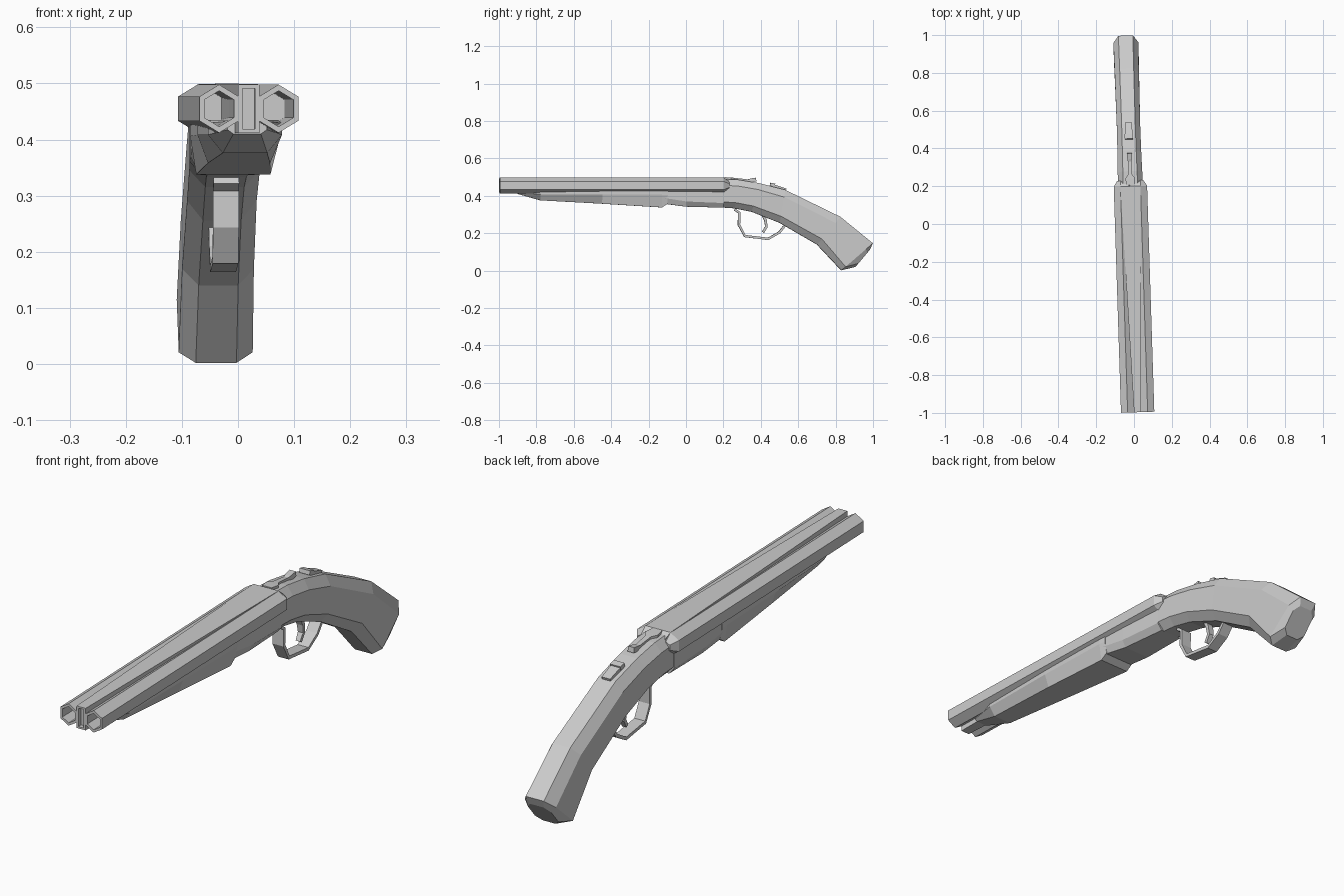
import bpy, bmesh, math
from mathutils import Vector

if "Cube" in bpy.data.objects:
    bpy.data.objects.remove(bpy.data.objects["Cube"], do_unlink=True)

grey = bpy.data.materials.new("plain_grey")
grey.use_nodes = True
grey.diffuse_color = (0.6, 0.6, 0.6, 1)
grey.node_tree.nodes["Principled BSDF"].inputs["Base Color"].default_value = (0.6, 0.6, 0.6, 1)

YAW = 0.032      # the whole piece is turned slightly about z
SHIFT = -0.0125


def finish(name, bm):
    bmesh.ops.recalc_face_normals(bm, faces=bm.faces)
    mesh = bpy.data.meshes.new(name)
    bm.to_mesh(mesh)
    bm.free()
    mesh.materials.append(grey)
    obj = bpy.data.objects.new(name, mesh)
    obj.rotation_euler.z = YAW
    obj.location.x = SHIFT
    bpy.context.collection.objects.link(obj)
    return obj


def loft(name, rings):
    """Skin a list of equal-length rings and cap both ends."""
    bm = bmesh.new()
    loops = [[bm.verts.new(p) for p in ring] for ring in rings]
    n = len(loops[0])
    for a, b in zip(loops, loops[1:]):
        for i in range(n):
            j = (i + 1) % n
            bm.faces.new((a[i], a[j], b[j], b[i]))
    bm.faces.new(loops[0][::-1])
    bm.faces.new(loops[-1])
    return finish(name, bm)


def section(top, bottom, w, top_flat=0.58, low_flat=0.55, top_bevel=0.22, low_bevel=0.2):
    """Eight-sided cross-section between a top and a bottom (y, z) point."""
    t, b = Vector((0, *top)), Vector((0, *bottom))
    half = [(0, top_flat), (top_bevel, 1), (1 - low_bevel, 1), (1, low_flat)]
    right = [t.lerp(b, f) + Vector((w * k, 0, 0)) for f, k in half]
    left = [Vector((-p.x, p.y, p.z)) for p in reversed(right)]
    return right + left


def strap(name, path, half_width, thick):
    """Rectangular band that follows a (y, z) path; half_width may vary."""
    pts = [Vector(p) for p in path]
    rings = []
    for i, p in enumerate(pts):
        d = (pts[min(i + 1, len(pts) - 1)] - pts[max(i - 1, 0)]).normalized()
        n = Vector((-d.y, d.x)) * thick / 2
        w = half_width[i] if isinstance(half_width, list) else half_width
        rings.append([(s * w, *(p + n * k)) for s, k in ((-1, -1), (1, -1), (1, 1), (-1, 1))])
    return loft(name, rings)


def hexagon(cx, y, r):
    return [(cx + r * 0.82 * math.sin(a) / math.sin(math.pi / 3), y, 0.455 + r * math.cos(a))
            for a in (i * math.pi / 3 for i in range(6))]


# Hollow six-sided barrels
for side, cx in (("left", 0.053), ("right", -0.053)):
    loft(side + "_barrel", [hexagon(cx, y, r) for y, r in
         ((-0.5, 0.032), (-0.997, 0.032), (-0.997, 0.043), (0.2, 0.043), (0.23, 0.02))])

# Rib between the barrels, widening to the rear, with a recessed front end
def box_ring(y, w, low, high):
    return [(-w, y, low), (w, y, low), (w, y, high), (-w, y, high)]

loft("rib", [box_ring(-0.98, 0.011, 0.419, 0.491), box_ring(-0.997, 0.011, 0.419, 0.491),
             box_ring(-0.997, 0.019, 0.412, 0.498), box_ring(0.2, 0.053, 0.412, 0.499),
             box_ring(0.23, 0.045, 0.435, 0.477)])

# Wooden forend under the barrels
loft("forend", [section((y, 0.435), (y, z), w, 0.9, flat, 0.1, bevel) for y, z, w, flat, bevel in (
    (-0.9, 0.41, 0.035, 0.7, 0.3), (-0.78, 0.376, 0.066, 0.6, 0.55),
    (-0.45, 0.358, 0.074, 0.75, 0.65), (-0.13, 0.338, 0.077, 0.86, 0.7),
    (-0.1, 0.358, 0.075, 0.88, 0.6))])

# Receiver and curved pistol grip
loft("receiver_and_grip", [
    section((-0.12, 0.435), (-0.12, 0.358), 0.073, 0.9, 0.88, 0.1, 0.4),
    section((0.0, 0.435), (0.0, 0.342), 0.072, 0.9, 0.8, 0.1, 0.3),
    section((0.2, 0.435), (0.2, 0.337), 0.068, 0.9, 0.7, 0.1, 0.25),
    section((0.2, 0.49), (0.2, 0.337), 0.066),
    section((0.28, 0.486), (0.26, 0.333), 0.065),
    section((0.39, 0.468), (0.35, 0.315), 0.063),
    section((0.53, 0.432), (0.5, 0.256), 0.062),
    section((0.825, 0.288), (0.7, 0.14), 0.064),
    section((0.998, 0.147), (0.83, 0.002), 0.066, low_bevel=0.13),
    section((0.985, 0.115), (0.905, 0.02), 0.05)])

# Trigger guard and trigger
strap("trigger_guard", [(0.26, 0.327), (0.285, 0.31), (0.283, 0.245), (0.315, 0.185),
                        (0.44, 0.17), (0.5, 0.205), (0.535, 0.25)], 0.023, 0.013)
strap("trigger", [(0.4, 0.32), (0.425, 0.27), (0.43, 0.235), (0.412, 0.205)],
      [0.013, 0.013, 0.011, 0.009], 0.014)

# Opening lever on top, with a raised thumb piece
strap("top_lever", [(0.205, 0.49), (0.24, 0.488), (0.262, 0.486), (0.33, 0.478), (0.345, 0.482), (0.375, 0.487)],
      [0.02, 0.026, 0.011, 0.009, 0.012, 0.013], 0.02)

# Safety slide behind the lever
strap("safety_slide", [(0.455, 0.456), (0.475, 0.452), (0.535, 0.432)], [0.022, 0.02, 0.018], 0.015)
strap("safety_ridge", [(0.45, 0.463), (0.475, 0.457)], 0.022, 0.016)
